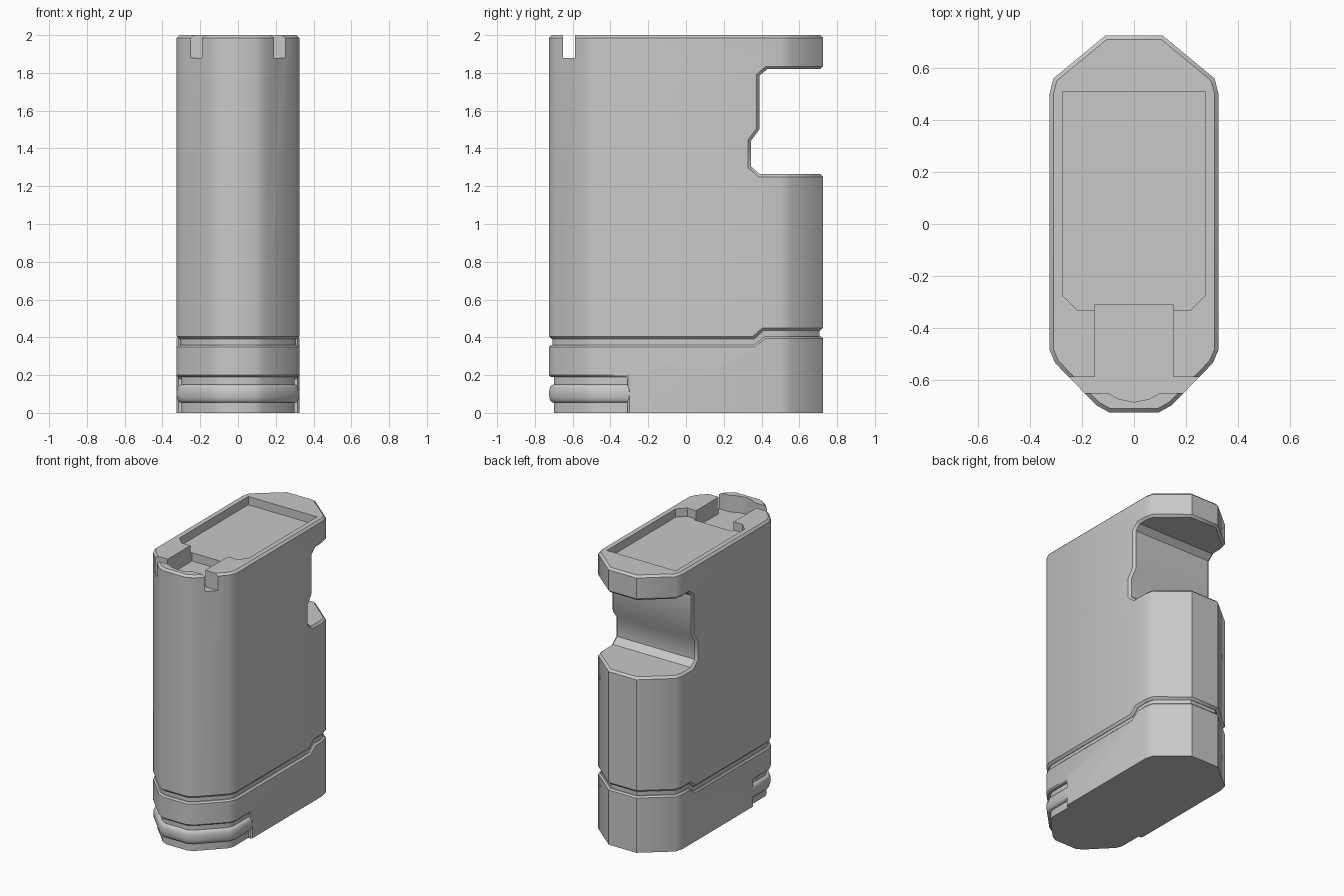
import bpy, bmesh, math
from mathutils import Vector

cube = bpy.data.objects.get("Cube")
if cube:
    bpy.data.objects.remove(cube, do_unlink=True)

grey = bpy.data.materials.new("plain grey")
grey.use_nodes = True
grey.diffuse_color = (0.58, 0.58, 0.58, 1)
grey.node_tree.nodes["Principled BSDF"].inputs["Base Color"].default_value = (0.58, 0.58, 0.58, 1)


def mirrored(half):
    """Close a right-hand half outline across x = 0."""
    return half + [(-x, y) for x, y in reversed(half) if x > 0]


def inset(points, d):
    """Move a closed outline inwards by d with mitred corners."""
    pts = [Vector(p) for p in points]
    area = sum(a.x * b.y - b.x * a.y for a, b in zip(pts, pts[1:] + pts[:1]))
    side = 1 if area > 0 else -1
    result = []
    for i, p in enumerate(pts):
        a = (p - pts[i - 1]).normalized()
        b = (pts[(i + 1) % len(pts)] - p).normalized()
        n1, n2 = Vector((-a.y, a.x)) * side, Vector((-b.y, b.x)) * side
        result.append(tuple(p + (n1 + n2) * d / (1 + n1.dot(n2))))
    return result


def loft(name, rings):
    """Skin a stack of equal 3D rings and cap both ends."""
    bm = bmesh.new()
    rows = [[bm.verts.new(p) for p in ring] for ring in rings]
    n = len(rows[0])
    for low, high in zip(rows, rows[1:]):
        for i in range(n):
            j = (i + 1) % n
            bm.faces.new((low[i], low[j], high[j], high[i]))
    bm.faces.new(rows[0])
    bm.faces.new(rows[-1])
    bmesh.ops.recalc_face_normals(bm, faces=bm.faces)
    mesh = bpy.data.meshes.new(name)
    bm.to_mesh(mesh)
    bm.free()
    mesh.materials.append(grey)
    ob = bpy.data.objects.new(name, mesh)
    bpy.context.collection.objects.link(ob)
    return ob


def plan_prism(name, pts, low, high):
    return loft(name, [[(x, y, z) for x, y in pts] for z in (low, high)])


def side_prism(name, pts):
    return loft(name, [[(x, y, z) for y, z in pts] for x in (-1, 1)])


def select(ob):
    bpy.ops.object.select_all(action='DESELECT')
    ob.select_set(True)
    bpy.context.view_layer.objects.active = ob


def boolean(ob, cutter, operation):
    select(ob)
    mod = ob.modifiers.new("cut", 'BOOLEAN')
    mod.operation, mod.object, mod.solver = operation, cutter, 'EXACT'
    bpy.ops.object.modifier_apply(modifier=mod.name)
    bpy.data.objects.remove(cutter, do_unlink=True)


def bevel(ob, width):
    select(ob)
    mod = ob.modifiers.new("chamfer", 'BEVEL')
    mod.width, mod.segments = width, 1
    mod.limit_method, mod.angle_limit = 'ANGLE', math.radians(60)
    bpy.ops.object.modifier_apply(modifier=mod.name)


def smooth(ob):
    select(ob)
    bpy.ops.object.shade_smooth_by_angle(angle=math.radians(38))


# Plan outline shared by every part
back = [(0.11, 0.725), (0.31, 0.56), (0.325, 0.5)]
front = [(0.325, -0.485), (0.303, -0.535), (0.145, -0.697), (0.095, -0.725)]
outline = mirrored(back + front)

# Main body with the stepped underside and the rear cutout
body = plan_prism("main_body", outline, -1, 3)
body_side = [(-1, 2), (-1, 0.39), (0.36, 0.39), (0.41, 0.435), (1, 0.435),
             (1, 1.265), (0.39, 1.265), (0.343, 1.305), (0.343, 1.44),
             (0.388, 1.5), (0.388, 1.785), (0.43, 1.82), (1, 1.82), (1, 2)]
boolean(body, side_prism("body_side", body_side), 'INTERSECT')
bevel(body, 0.015)

# Shallow top tray, then the deeper channel, cross slot and curved lip
tray = mirrored([(0.275, 0.51), (0.275, -0.275), (0.22, -0.33)])
boolean(body, plan_prism("tray_cutter", tray, 1.94, 2.2), 'DIFFERENCE')
channel = mirrored([(0.15, -0.31), (0.15, -0.588), (0.5, -0.588), (0.5, -0.65),
                    (0.1, -0.65), (0.06, -0.673), (0, -0.685)])
boolean(body, plan_prism("channel_cutter", channel, 1.88, 2.2), 'DIFFERENCE')
smooth(body)

# Base with the stepped top and the open front corner
base = plan_prism("base", outline, -1, 3)
base_side = [(-1, 0.36), (-1, 0.19), (-0.31, 0.19), (-0.31, -0.2),
             (1, -0.2), (1, 0.405), (0.42, 0.405), (0.36, 0.36)]
boolean(base, side_prism("base_side", base_side), 'INTERSECT')
bevel(base, 0.01)
square = [(-1, -1), (1, -1), (1, 1), (-1, 1)]
boolean(base, plan_prism("floor_cutter", square, -1, 0), 'DIFFERENCE')
smooth(base)

# Recessed core that shows in the groove between base and body
core = plan_prism("groove_core", inset(outline, 0.018), 0.3, 0.5)
smooth(core)

# Front foot with a rounded bead around it
levels = [(0, 0.026)]
for i in range(13):
    a = math.pi * (i / 12 - 0.5)
    levels.append((0.102 + 0.048 * math.sin(a), 0.026 - 0.026 * math.cos(a) ** 0.7
                   if 0 < i < 12 else 0.026))
levels.append((0.21, 0.026))
foot_outline = mirrored([(0.325, -0.3)] + front)
foot_rings = []
for z, d in levels:
    ring = inset(foot_outline, d)
    foot_rings.append([(x, -0.3 if y > -0.4 else y, z) for x, y in ring])
foot = loft("front_foot", foot_rings)
smooth(foot)
